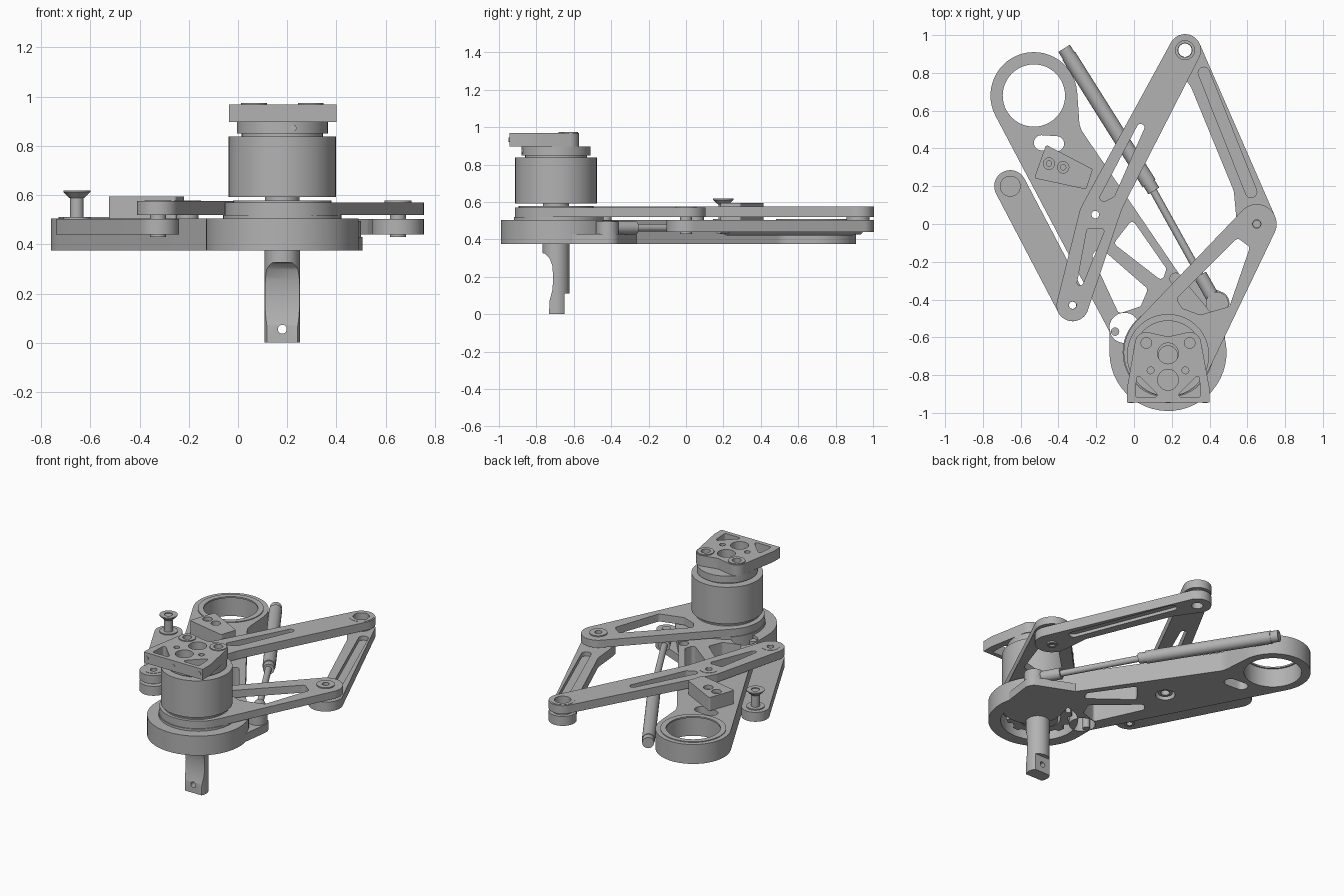
import bpy, bmesh, math
from mathutils import Vector, Matrix

if "Cube" in bpy.data.objects:
    bpy.data.objects.remove(bpy.data.objects["Cube"])

grey = bpy.data.materials.new("machined_grey")
grey.use_nodes = True
grey.diffuse_color = (0.45, 0.45, 0.45, 1)
grey.node_tree.nodes["Principled BSDF"].inputs["Base Color"].default_value = (0.45, 0.45, 0.45, 1)


def belt(circles):
    """Outline wrapped counter-clockwise round circles; a negative radius is a concave fillet."""
    if len(circles) == 1:
        x, y, r = circles[0]
        turn = math.tau / 48
        return [(x + r * math.cos(i * turn), y + r * math.sin(i * turn)) for i in range(48)]
    n = len(circles)
    normals = []
    for i in range(n):
        a, b = circles[i], circles[(i + 1) % n]
        d = Vector((b[0] - a[0], b[1] - a[1]))
        s = (a[2] - b[2]) / d.length
        d.normalize()
        normals.append(d * s + Vector((d.y, -d.x)) * math.sqrt(max(0, 1 - s * s)))
    pts = []
    for i, (x, y, r) in enumerate(circles):
        if r == 0:
            pts.append((x, y))
            continue
        a0 = math.atan2(normals[i - 1].y, normals[i - 1].x)
        sweep = (math.atan2(normals[i].y, normals[i].x) - a0) % math.tau
        if r < 0:
            sweep -= math.tau
        steps = max(2, int(abs(sweep) * 8))
        for k in range(steps + 1):
            a = a0 + sweep * k / steps
            pts.append((x + r * math.cos(a), y + r * math.sin(a)))
    return pts


def window(corners, r=0.02):
    return belt([(x, y, r) for x, y in corners])


def finish(ob, name, smooth=True):
    ob.name = ob.data.name = name
    ob.data.materials.clear()
    ob.data.materials.append(grey)
    bpy.ops.object.select_all(action='DESELECT')
    ob.select_set(True)
    bpy.context.view_layer.objects.active = ob
    if smooth:
        bpy.ops.object.shade_smooth_by_angle(angle=math.radians(30))
    return ob


def plate(name, outline, z0, z1, holes=()):
    """Flat extruded plate with through holes."""
    cu = bpy.data.curves.new(name, 'CURVE')
    cu.dimensions, cu.fill_mode, cu.extrude = '2D', 'BOTH', (z1 - z0) / 2
    for loop in [outline, *holes]:
        sp = cu.splines.new('POLY')
        sp.points.add(len(loop) - 1)
        for p, (x, y) in zip(sp.points, loop):
            p.co = (x, y, 0, 1)
        sp.use_cyclic_u = True
    ob = bpy.data.objects.new(name, cu)
    bpy.context.collection.objects.link(ob)
    bpy.ops.object.select_all(action='DESELECT')
    ob.select_set(True)
    bpy.context.view_layer.objects.active = ob
    bpy.ops.object.convert(target='MESH')
    ob = bpy.context.view_layer.objects.active
    bm = bmesh.new()
    bm.from_mesh(ob.data)
    bmesh.ops.remove_doubles(bm, verts=bm.verts, dist=1e-5)
    bmesh.ops.recalc_face_normals(bm, faces=bm.faces)
    bmesh.ops.translate(bm, verts=bm.verts, vec=(0, 0, (z0 + z1) / 2))
    bm.to_mesh(ob.data)
    bm.free()
    return finish(ob, name)


def disc(x, y, r):
    return belt([(x, y, r)])


def tube(name, x, y, r, z0, z1, bore=0):
    return plate(name, disc(x, y, r), z0, z1, [disc(x, y, bore)] if bore else [])


def rod(name, p, q, r1, r2=None):
    """Round bar or cone from p to q."""
    p, q = Vector(p), Vector(q)
    m = Matrix.Translation((p + q) / 2) @ (q - p).to_track_quat('Z', 'Y').to_matrix().to_4x4()
    bm = bmesh.new()
    bmesh.ops.create_cone(bm, cap_ends=True, segments=40, radius1=r1,
                          radius2=r1 if r2 is None else r2, depth=(q - p).length, matrix=m)
    me = bpy.data.meshes.new(name)
    bm.to_mesh(me)
    bm.free()
    ob = bpy.data.objects.new(name, me)
    bpy.context.collection.objects.link(ob)
    return finish(ob, name)


def carve(ob, cutter, mode):
    mod = ob.modifiers.new("carve", 'BOOLEAN')
    mod.object, mod.operation, mod.solver = cutter, mode, 'EXACT'
    bpy.ops.object.select_all(action='DESELECT')
    ob.select_set(True)
    bpy.context.view_layer.objects.active = ob
    bpy.ops.object.modifier_apply(modifier=mod.name)
    bpy.data.objects.remove(cutter)


# Pivots of the linkage
hub, ring = (0.18, -0.68), (-0.53, 0.68)
elbow, tip, cross = (0.65, 0), (0.27, 0.92), (-0.205, 0.05)
low, post, lug = (-0.325, -0.43), (-0.655, 0.2), (0.44, -0.42)
low_z, low_top, up_z, up_top = 0.44, 0.503, 0.52, 0.575

# Base frame with ring, windows and open gear housing
plate("base_frame", belt([(*hub, 0.31), (0.22, -0.29, 0.03), (-0.17, 0.55, -0.12),
                          (*ring, 0.23), (-0.05, -0.55, 0.08)]), 0.375, 0.505, [
    disc(*ring, 0.175), disc(*hub, 0.235), disc(*cross, 0.06), disc(-0.1, -0.57, 0.022),
    belt([(-0.49, 0.43, 0.04), (-0.41, 0.425, 0.04)]),
    window([(-0.08, -0.1), (0.14, -0.27), (0.15, -0.24), (-0.01, -0.01)]),
    window([(-0.2, -0.17), (-0.07, -0.45), (0.02, -0.42), (0.05, -0.35), (-0.18, -0.15)])])
tube("ring_lip", *ring, 0.2, 0.5, 0.51, 0.165)
plate("base_lug", belt([(0.3, -0.6, 0.18), (*lug, 0.065), (0.22, -0.29, 0.03)]), 0.375, 0.43)
tube("housing_cover", *hub, 0.24, 0.47, 0.52)
teeth = [(hub[0] + r * math.cos(a), hub[1] + r * math.sin(a))
         for i in range(24) for r, a in [((0.2, 0.175)[i % 2], (i + e) * math.tau / 24)
                                         for e in (0.1, 0.9)]]
plate("housing_gear", teeth, 0.395, 0.47, [disc(*hub, 0.13)])
tube("gear_bearing", *hub, 0.115, 0.385, 0.47, 0.075)

# Upper arms
plate("drive_arm", belt([(*hub, 0.235), (*elbow, 0.105)]), up_z, up_top - 0.005,
      [window([(0.27, -0.43), (0.35, -0.46), (0.49, -0.42), (0.59, -0.13), (0.55, -0.1), (0.25, -0.4)]),
       disc(*elbow, 0.022)])
plate("cross_arm", belt([(*low, 0.085), (0.12, 0, -0.2), (*tip, 0.085), (*cross, 0.085)]),
      up_z, up_top,
      [window([(-0.16, 0.14), (-0.12, 0.16), (0.035, 0.51)]), disc(*cross, 0.02),
       window([(-0.285, -0.31), (-0.175, -0.04), (-0.235, -0.04)], 0.016),
       disc(*low, 0.02), disc(*tip, 0.055)])

# Lower links
plate("outer_link", belt([(*elbow, 0.105), (*tip, 0.085), (0.231, 0.687, -0.08),
                          (0.45, 0.155, -0.08)]), low_z, low_top,
      [belt([(0.37, 0.8, 0.03), (0.62, 0.17, 0.03)]), disc(*tip, 0.035)])
plate("outer_link_pocket_floor", belt([(0.37, 0.8, 0.031), (0.62, 0.17, 0.031)]), 0.46, 0.475)
plate("side_link", belt([(*low, 0.085), (*post, 0.085)]), low_z, low_top, [disc(*low, 0.02)])

# Pivot pins and spacers
for name, p, z0, z1, r in [("elbow_spacer", elbow, 0.43, 0.521, 0.032),
                           ("low_spacer", low, 0.43, 0.521, 0.032),
                           ("cross_spacer", cross, 0.39, 0.521, 0.045),
                           ("tip_spacer", tip, 0.5, 0.521, 0.062)]:
    tube(name, *p, r, z0, z1, r * 0.6)
    tube(name + "_washer", *p, 0.055 if p != tip else 0.075, up_top - 0.01, up_top + 0.002,
         0.022 if p != tip else 0.05)
tube("post_collar", *post, 0.055, 0.5, 0.51)
rod("post_pin", (*post, 0.45), (*post, 0.6), 0.027)
rod("post_head", (*post, 0.588), (*post, 0.612), 0.03, 0.055)
tube("post_cap", *post, 0.055, 0.612, 0.618, 0.025)

# Stop block on the frame
plate("stop_block", belt([(-0.515, 0.25, 0.01), (-0.26, 0.195, 0.01), (-0.23, 0.285, 0.01),
                          (-0.46, 0.405, 0.01)]), 0.505, 0.595,
      [disc(-0.45, 0.32, 0.03), disc(-0.375, 0.3, 0.03)])
for i, (x, y) in enumerate([(-0.45, 0.32), (-0.375, 0.3)]):
    tube(f"stop_screw_{i + 1}", x, y, 0.03, 0.505, 0.57, 0.014)

# Gas strut beside the frame
z = 0.462
rod("strut_body", (-0.345, 0.89, z), (0.08, 0.215, z), 0.04)
rod("strut_end_cap", (-0.37, 0.93, z), (-0.34, 0.882, z), 0.036)
rod("strut_collar", (0.075, 0.223, z), (0.105, 0.175, z), 0.034)
rod("strut_rod", (0.1, 0.18, z), (0.4, -0.36, z), 0.02)
rod("strut_clevis", (0.35, -0.27, z), (0.415, -0.385, z), 0.036)
tube("strut_eye", *lug, 0.06, 0.425, 0.495, 0.025)
tube("strut_pin", *lug, 0.026, 0.4, 0.5)

# Motor stack
mx, my = 0.18, -0.695
tube("motor_neck", mx, my, 0.07, 0.56, 0.6)
tube("motor_flange", mx, my, 0.2, 0.515, 0.578)
tube("motor_body", mx, my, 0.218, 0.592, 0.838)
tube("motor_step", mx, my, 0.165, 0.83, 0.85)
tube("motor_cap", mx, my, 0.185, 0.85, 0.897, 0.05)
rod("cap_screw", (0.225, my - 0.17, 0.872), (0.225, my - 0.184, 0.872), 0.013)

# Mounting bracket on top of the motor
corner = [(0.02, -0.905), (0.11, -0.905), (0.025, -0.82)]
mirrored = [(2 * mx - x, y) for x, y in reversed(corner)]
plate("top_bracket", belt([(-0.037, -0.945, 0), (0.4, -0.945, 0), (0.4, -0.87, 0),
                           (0.295, -0.632, 0.06), (0.18, -0.53, -0.065), (0.065, -0.632, 0.06),
                           (-0.037, -0.87, 0)]), 0.897, 0.968,
      [disc(0.18, -0.685, 0.055), disc(0.18, -0.825, 0.055), window(corner, 0.012),
       window(mirrored, 0.012)] + [disc(mx + s * dx, y, r) for s in (-1, 1)
                                   for dx, y, r in [(0.115, -0.63, 0.028), (0.092, -0.775, 0.018)]])
for s in (-1, 1):
    tube("bracket_boss", mx + s * 0.115, -0.63, 0.052, 0.96, 0.974, 0.028)
for x in (-0.015, mx, 0.375):
    rod("bracket_screw", (x, -0.94, 0.933), (x, -0.948, 0.933), 0.013)

# Tool shaft below: round bar trimmed to a scooped side profile
shaft = rod("tool_shaft", (mx, my, 0), (mx, my, 0.5), 0.072)
scoop = [(-0.8, 0.6), (-0.8, 0.33), (-0.755, 0.325), (-0.73, 0.3), (-0.715, 0.26), (-0.71, 0.2),
         (-0.714, 0.13), (-0.73, 0.07), (-0.735, -0.1), (-0.65, -0.1), (-0.65, 0.11),
         (-0.6, 0.11), (-0.6, 0.6)]
trim = plate("shaft_trim", scoop[::-1], -0.2, 0.5)
trim.matrix_world = Matrix(((0, 0, 1, 0), (1, 0, 0, 0), (0, 1, 0, 0), (0, 0, 0, 1)))
carve(shaft, trim, 'INTERSECT')
carve(shaft, rod("shaft_hole", (mx, -0.9, 0.055), (mx, -0.5, 0.055), 0.018), 'DIFFERENCE')
finish(shaft, "tool_shaft")
